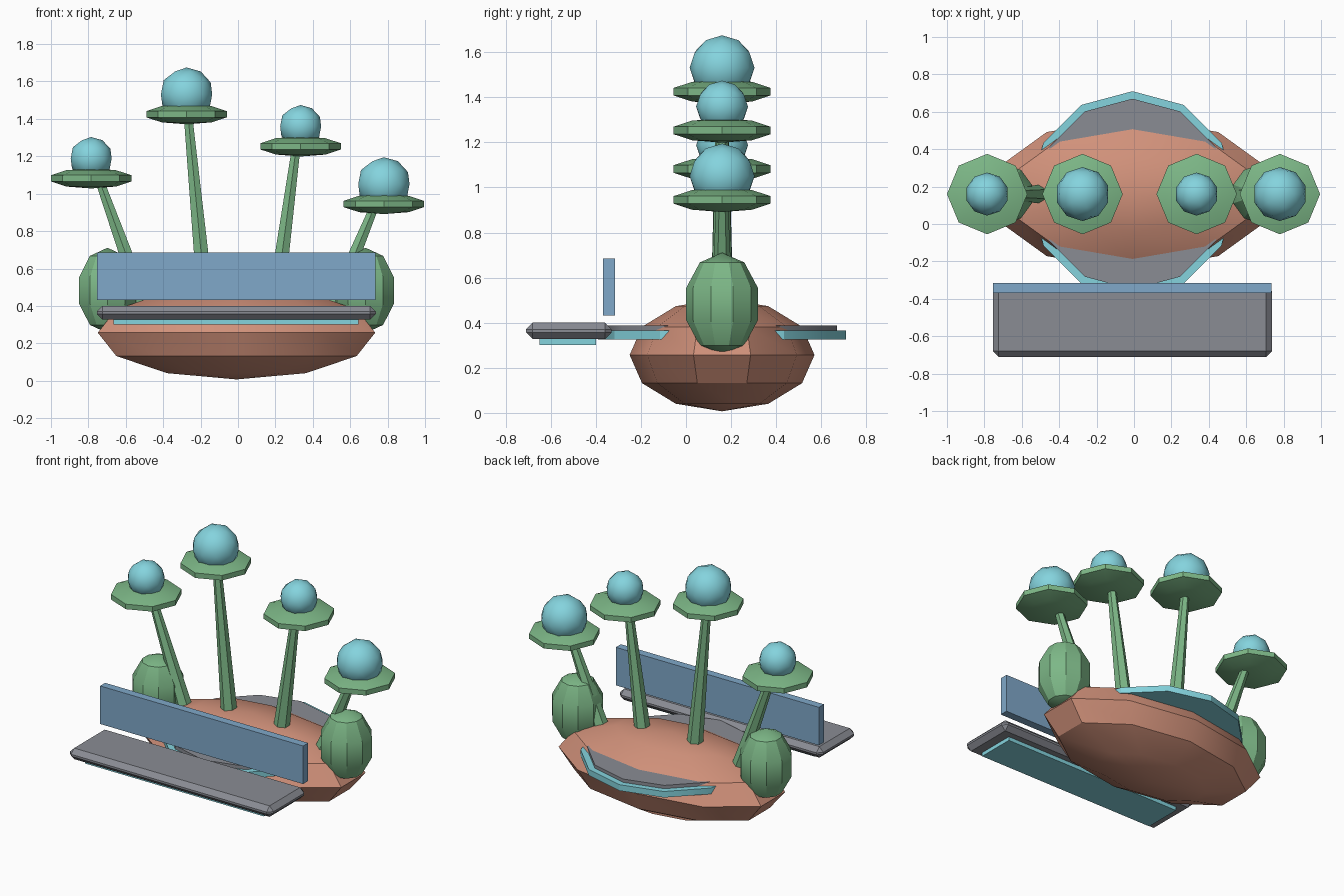
import bpy, bmesh, math
from mathutils import Vector, Matrix

cube = bpy.data.objects.get("Cube")
if cube:
    bpy.data.objects.remove(cube, do_unlink=True)

CX, CY = -0.008, 0.16  # axis of the planter body


def material(name, srgb):
    lin = [((c + 0.055) / 1.055) ** 2.4 for c in srgb]
    m = bpy.data.materials.new(name)
    m.use_nodes = True
    m.diffuse_color = (*lin, 1)
    m.node_tree.nodes["Principled BSDF"].inputs["Base Color"].default_value = (*lin, 1)
    return m


CLAY = material("clay", (0.82, 0.57, 0.48))
GREEN = material("leaf green", (0.49, 0.72, 0.53))
AQUA = material("aqua", (0.52, 0.83, 0.87))
GREY = material("grey", (0.54, 0.55, 0.58))
BLUE = material("blue", (0.50, 0.66, 0.79))


def finish(bm, name, mat, matrix, smooth=True):
    bm.transform(matrix)
    bmesh.ops.recalc_face_normals(bm, faces=bm.faces)
    mesh = bpy.data.meshes.new(name)
    bm.to_mesh(mesh)
    bm.free()
    mesh.materials.append(mat)
    ob = bpy.data.objects.new(name, mesh)
    bpy.context.collection.objects.link(ob)
    if smooth:
        bpy.ops.object.select_all(action='DESELECT')
        ob.select_set(True)
        bpy.context.view_layer.objects.active = ob
        bpy.ops.object.shade_smooth_by_angle(angle=math.radians(30))
    return ob


def placed(center, size):
    return Matrix.Translation(center) @ Matrix.Diagonal((*size, 1))


def ellipsoid(name, mat, center, radii, segments, rings):
    bm = bmesh.new()
    bmesh.ops.create_uvsphere(bm, u_segments=segments, v_segments=rings, radius=1)
    return finish(bm, name, mat, placed(center, radii))


def ball(name, mat, center, radius):
    bm = bmesh.new()
    bmesh.ops.create_icosphere(bm, subdivisions=2, radius=radius)
    return finish(bm, name, mat, Matrix.Translation(center))


def box(name, mat, low, high, bevel=0):
    low, high = Vector(low), Vector(high)
    bm = bmesh.new()
    bmesh.ops.create_cube(bm, size=1)
    bm.transform(placed((low + high) / 2, high - low))
    if bevel:
        bmesh.ops.bevel(bm, geom=bm.edges[:], offset=bevel, segments=1, affect='EDGES')
    return finish(bm, name, mat, Matrix())


def tapered(name, mat, start, end, r1, r2, sides):
    start, end = Vector(start), Vector(end)
    axis = end - start
    bm = bmesh.new()
    bmesh.ops.create_cone(bm, cap_ends=True, segments=sides, radius1=r1,
                          radius2=r2, depth=axis.length)
    turn = Vector((0, 0, 1)).rotation_difference(axis).to_matrix().to_4x4()
    return finish(bm, name, mat, Matrix.Translation((start + end) / 2) @ turn)


# Rounded body with two stacked rims running through it
ellipsoid("body", CLAY, (CX, CY, 0.257), (0.78, 0.41, 0.25), 10, 6)
tapered("lower_rim", AQUA, (CX, CY, 0.325), (CX, CY, 0.365), 0.55, 0.55, 12)
tapered("upper_rim", GREY, (CX, CY, 0.365), (CX, CY, 0.387), 0.51, 0.51, 12)

# Bushes at both ends
for side, label in ((-1, "right"), (1, "left")):
    ellipsoid(label + "_bush", GREEN, (CX + side * 0.69, CY, 0.483),
              (0.168, 0.168, 0.228), 10, 5)

# Stalks: base x, base z, tip x, leaf x, leaf z, ball radius
stalks = [
    (-0.50, 0.40, -0.745, -0.785, 1.082, 0.115),
    (-0.175, 0.45, -0.268, -0.275, 1.425, 0.144),
    (0.205, 0.45, 0.312, 0.335, 1.253, 0.115),
    (0.51, 0.40, 0.735, 0.78, 0.945, 0.144),
]
for i, (bx, bz, tx, lx, lz, r) in enumerate(stalks, 1):
    tapered(f"stalk_{i}", GREEN, (bx, CY, bz), (tx, CY, lz), 0.05, 0.026, 6)
    ellipsoid(f"leaf_disc_{i}", GREEN, (lx, CY, lz), (0.226, 0.226, 0.054), 8, 5)
    ball(f"berry_{i}", AQUA, (lx, CY, lz + 0.106), r)

# Front ledge, its underside plate and the upright panel
box("ledge", GREY, (-0.755, -0.71, 0.327), (0.737, -0.33, 0.4), 0.03)
box("ledge_underside", AQUA, (-0.665, -0.65, 0.302), (0.645, -0.40, 0.33))
box("front_panel", BLUE, (-0.753, -0.368, 0.433), (0.735, -0.315, 0.685))
